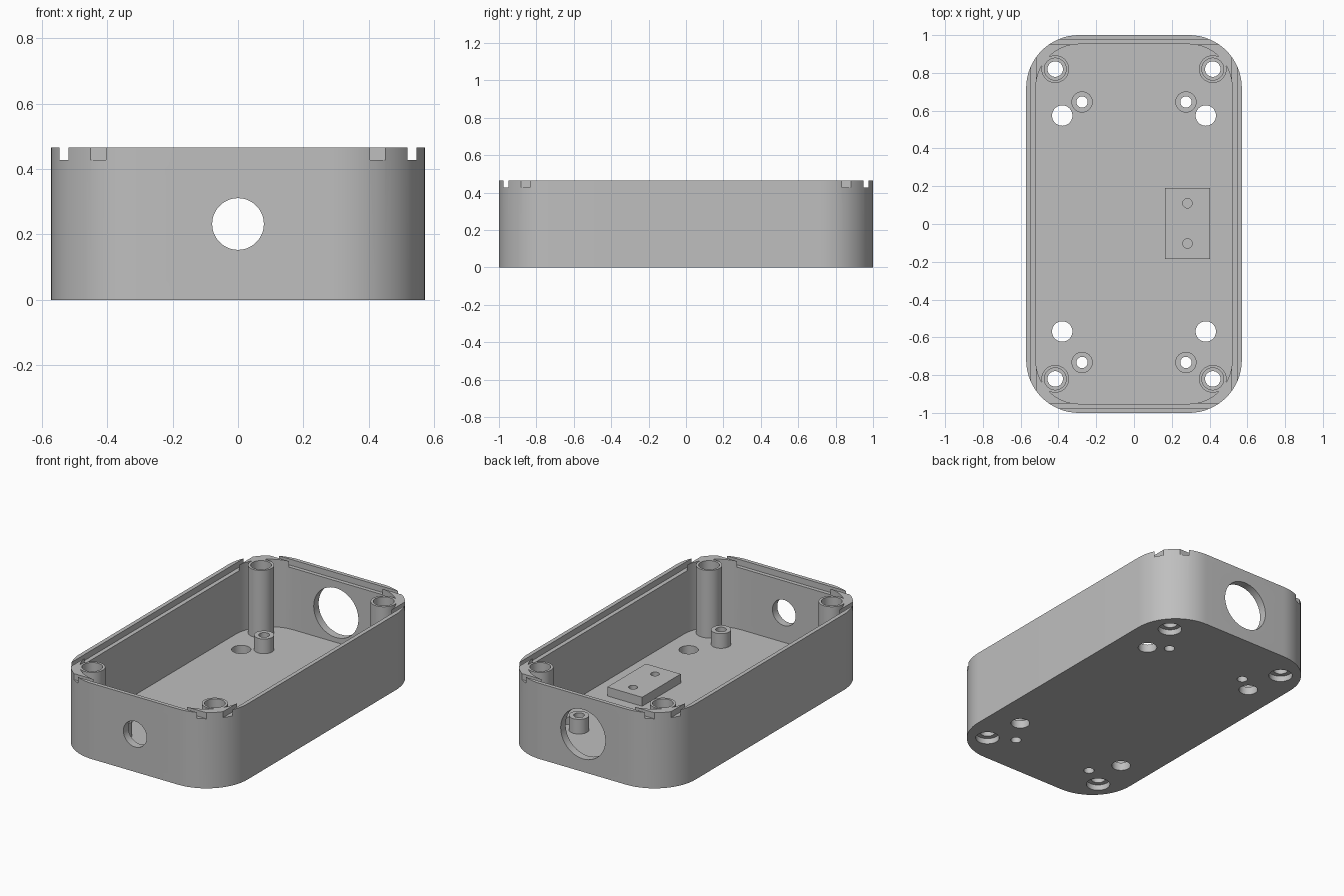
import bpy, bmesh
from math import cos, sin, pi, radians
from mathutils import Matrix, Vector

old = bpy.data.objects.get("Cube")
if old:
    bpy.data.objects.remove(old, do_unlink=True)

HX, HY, TOP, FLOOR = 0.571, 1.0, 0.465, 0.05
WALL_X, WALL_Y, RADIUS = 0.051, 0.048, 0.28

grey = bpy.data.materials.new("grey plastic")
grey.use_nodes = True
grey.diffuse_color = (0.52, 0.52, 0.52, 1)
grey.node_tree.nodes["Principled BSDF"].inputs["Base Color"].default_value = (0.52, 0.52, 0.52, 1)


def make_object(name, bm):
    bmesh.ops.recalc_face_normals(bm, faces=bm.faces)
    mesh = bpy.data.meshes.new(name)
    bm.to_mesh(mesh)
    bm.free()
    mesh.materials.append(grey)
    obj = bpy.data.objects.new(name, mesh)
    bpy.context.collection.objects.link(obj)
    return obj


def rounded_box(name, hx, hy, r, z0, z1, steps=16):
    """Extruded rounded rectangle."""
    bm = bmesh.new()
    ring = []
    for quarter, (sx, sy) in enumerate([(1, 1), (-1, 1), (-1, -1), (1, -1)]):
        for i in range(steps + 1):
            a = (quarter + i / steps) * pi / 2
            ring.append(bm.verts.new((sx * (hx - r) + r * cos(a), sy * (hy - r) + r * sin(a), z0)))
    face = bm.faces.new(ring)
    top = bmesh.ops.extrude_face_region(bm, geom=[face])["geom"]
    bmesh.ops.translate(bm, vec=(0, 0, z1 - z0), verts=[v for v in top if isinstance(v, bmesh.types.BMVert)])
    return make_object(name, bm)


def box(name, x0, x1, y0, y1, z0, z1):
    bm = bmesh.new()
    size = Matrix.Diagonal((x1 - x0, y1 - y0, z1 - z0, 1))
    middle = Matrix.Translation(((x0 + x1) / 2, (y0 + y1) / 2, (z0 + z1) / 2))
    bmesh.ops.create_cube(bm, size=1, matrix=middle @ size)
    return make_object(name, bm)


def cylinder(name, centre, r, length, axis="Z"):
    bm = bmesh.new()
    turn = Matrix.Rotation(pi / 2, 4, "X") if axis == "Y" else Matrix()
    bmesh.ops.create_cone(bm, cap_ends=True, segments=48, radius1=r, radius2=r,
                          depth=length, matrix=Matrix.Translation(centre) @ turn)
    return make_object(name, bm)


def lathe(name, profile, x, y):
    """Closed profile of (radius, height) points turned about a vertical axis."""
    bm = bmesh.new()
    verts = [bm.verts.new((r, 0, z)) for r, z in profile]
    edges = [bm.edges.new((verts[i - 1], verts[i])) for i in range(len(verts))]
    bmesh.ops.spin(bm, geom=verts + edges, cent=(0, 0, 0), axis=(0, 0, 1),
                   angle=2 * pi, steps=48, use_merge=False)
    bmesh.ops.remove_doubles(bm, verts=bm.verts, dist=1e-5)
    bmesh.ops.translate(bm, vec=(x, y, 0), verts=bm.verts)
    return make_object(name, bm)


def cut(target, cutter):
    """Subtract the cutter and discard it."""
    cutter.hide_render = True
    mod = target.modifiers.new("cut", "BOOLEAN")
    mod.operation = "DIFFERENCE"
    mod.solver = "EXACT"
    mod.object = cutter
    graph = bpy.context.evaluated_depsgraph_get()
    mesh = bpy.data.meshes.new_from_object(target.evaluated_get(graph))
    target.modifiers.clear()
    target.data = mesh
    bpy.data.objects.remove(cutter, do_unlink=True)


def smooth(obj):
    bpy.ops.object.select_all(action="DESELECT")
    obj.select_set(True)
    bpy.context.view_layer.objects.active = obj
    bpy.ops.object.shade_smooth_by_angle(angle=radians(30))


# Tray with its hollow
shell = rounded_box("case_shell", HX, HY, RADIUS, 0, TOP)
cut(shell, rounded_box("cavity", HX - WALL_X, HY - WALL_Y, RADIUS - 0.049, FLOOR, 1))

# Straight lid grooves running out through the rounded corners
for s in (-1, 1):
    x0, x1 = sorted((s * 0.518, s * 0.546))
    cut(shell, box("side_groove", x0, x1, -1.1, 1.1, 0.428, 0.6))
    y0, y1 = sorted((s * 0.95, s * 0.976))
    cut(shell, box("end_groove", -0.7, 0.7, y0, y1, 0.428, 0.6))

# Cable openings: small at the front, large at the back
cut(shell, cylinder("front_port", (0, -1, 0.232), 0.079, 0.3, "Y"))
cut(shell, cylinder("back_port", (0, 1, 0.232), 0.152, 0.3, "Y"))

# Corner screw bosses, small standoffs and floor holes, mirrored left and right
parts = [shell]
for side, s in (("left", 1), ("right", -1)):
    for end, boss_y, post_y, hole_y in (("front", -0.82, -0.733, -0.569), ("back", 0.82, 0.646, 0.574)):
        x = s * 0.417
        cut(shell, cylinder("screw_hole", (x, boss_y, 0), 0.041, 0.2))
        cut(shell, cylinder("screw_head_recess", (x, boss_y, 0), 0.068, 0.07))
        parts.append(lathe(f"{end}_{side}_screw_boss",
                           [(0.041, FLOOR), (0.073, FLOOR), (0.073, TOP),
                            (0.058, TOP), (0.058, 0.4), (0.041, 0.4)], x, boss_y))
        x = s * 0.275
        cut(shell, cylinder("standoff_hole", (x, post_y, 0), 0.03, 0.2))
        parts.append(lathe(f"{end}_{side}_standoff",
                           [(0.03, FLOOR), (0.056, FLOOR), (0.056, 0.14), (0.03, 0.14)], x, post_y))
        cut(shell, cylinder("floor_hole", (s * 0.38, hole_y, 0), 0.054, 0.2))

# Raised mounting pad with two blind holes
pad = box("mounting_pad", 0.165, 0.402, -0.185, 0.19, 0.045, 0.105)
for y in (-0.103, 0.11):
    cut(pad, cylinder("pad_hole", (0.283, y, 0.105), 0.025, 0.09))
parts.append(pad)

for part in parts:
    smooth(part)
